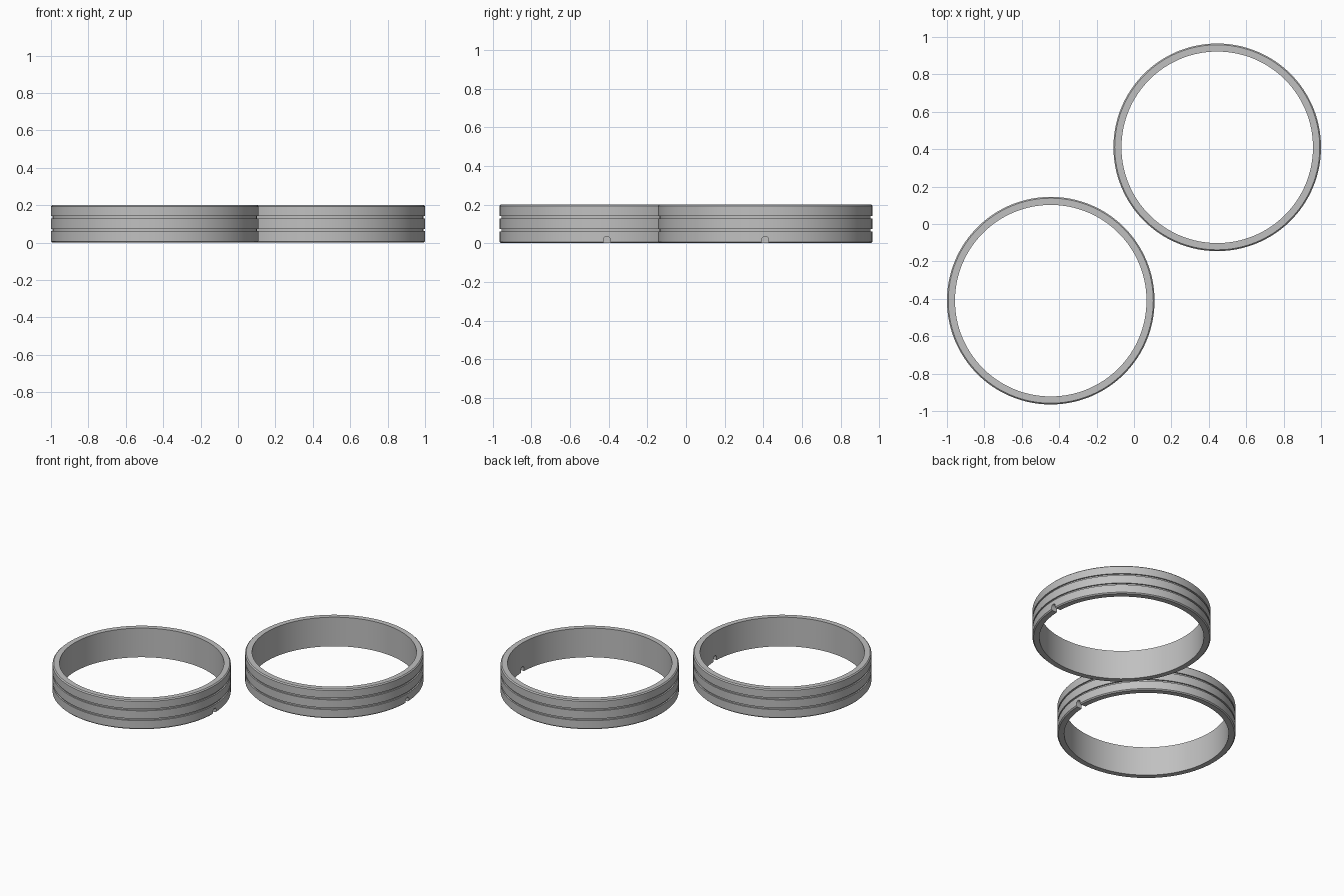
import bpy, bmesh, math

if "Cube" in bpy.data.objects:
    bpy.data.objects.remove(bpy.data.objects["Cube"])

R_OUT, R_IN, H = 0.555, 0.512, 0.2     # ring radii and height
GROOVE_R, GROOVE_HALF = 0.546, 0.006   # groove floor radius and half width
SEGMENTS = 128

grey = bpy.data.materials.new("grey metal")
grey.diffuse_color = (0.53, 0.53, 0.53, 1)
grey.use_nodes = True
grey.node_tree.nodes["Principled BSDF"].inputs["Base Color"].default_value = grey.diffuse_color


def new_object(name, bm):
    bmesh.ops.recalc_face_normals(bm, faces=bm.faces)
    mesh = bpy.data.meshes.new(name)
    bm.to_mesh(mesh)
    bm.free()
    obj = bpy.data.objects.new(name, mesh)
    bpy.context.collection.objects.link(obj)
    mesh.materials.append(grey)
    return obj


def grooved_ring(name):
    # Closed section: plain bore, bevelled outer edges, two square grooves
    section = [(R_IN, 0), (R_OUT - 0.007, 0), (R_OUT, 0.007)]
    for z in (0.067, 0.135):
        lo, hi = z - GROOVE_HALF, z + GROOVE_HALF
        section += [(R_OUT, lo), (GROOVE_R, lo), (GROOVE_R, hi), (R_OUT, hi)]
    section += [(R_OUT, H - 0.007), (R_OUT - 0.007, H), (R_IN, H)]
    bm = bmesh.new()
    loops = []
    for i in range(SEGMENTS):
        a = 2 * math.pi * i / SEGMENTS
        loops.append([bm.verts.new((r * math.cos(a), r * math.sin(a), z)) for r, z in section])
    n = len(section)
    for i in range(SEGMENTS):
        a, b = loops[i], loops[(i + 1) % SEGMENTS]
        for j in range(n):
            k = (j + 1) % n
            bm.faces.new((a[j], b[j], b[k], a[k]))
    return new_object(name, bm)


def notch_cutter():
    # Round-topped slot running through the wall on the +x side
    r, zc = 0.018, 0.018
    outline = [(-r, -0.02), (r, -0.02)]
    outline += [(r * math.cos(t * math.pi / 12), zc + r * math.sin(t * math.pi / 12)) for t in range(13)]
    bm = bmesh.new()
    face = bm.faces.new([bm.verts.new((0.45, y, z)) for y, z in outline])
    ext = bmesh.ops.extrude_face_region(bm, geom=[face])
    moved = [v for v in ext["geom"] if isinstance(v, bmesh.types.BMVert)]
    bmesh.ops.translate(bm, verts=moved, vec=(0.17, 0, 0))
    cutter = new_object("notch_cutter", bm)
    cutter.hide_render = True
    return cutter


cutter = notch_cutter()
for name, x, y in (("front_left_ring", -0.445, -0.41), ("back_right_ring", 0.445, 0.41)):
    ring = grooved_ring(name)
    bpy.ops.object.select_all(action="DESELECT")
    ring.select_set(True)
    bpy.context.view_layer.objects.active = ring
    cut = ring.modifiers.new("notch", "BOOLEAN")
    cut.operation, cut.solver, cut.object = "DIFFERENCE", "EXACT", cutter
    bpy.ops.object.modifier_apply(modifier=cut.name)
    bpy.ops.object.shade_smooth_by_angle(angle=math.radians(30))
    ring.location = (x, y, 0)
bpy.data.objects.remove(cutter)
